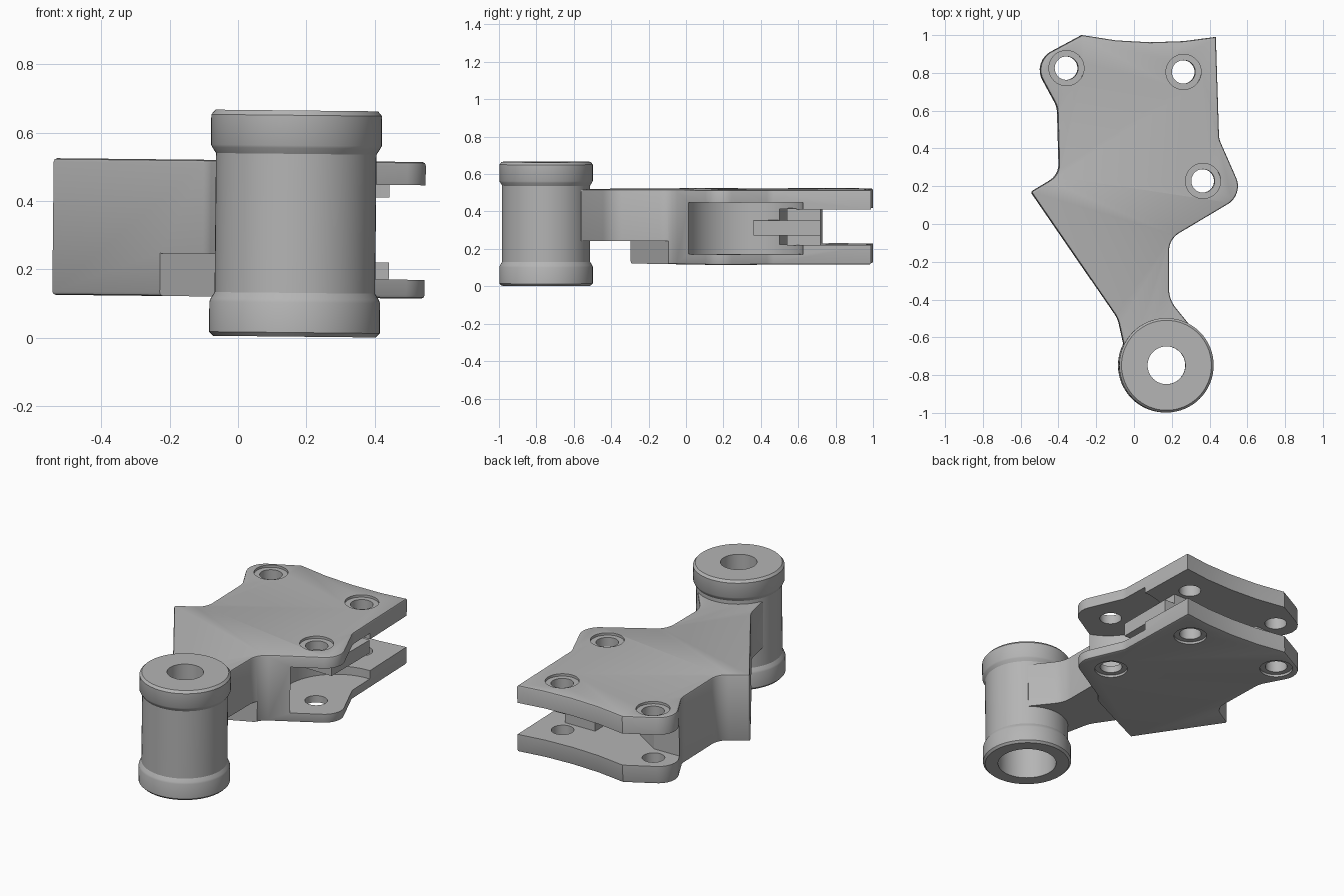
import bpy, bmesh, math
from mathutils import Vector, Matrix

cube = bpy.data.objects.get("Cube")
if cube:
    bpy.data.objects.remove(cube, do_unlink=True)

GREY = (0.46, 0.46, 0.46, 1)
metal = bpy.data.materials.new("plain grey metal")
metal.use_nodes = True
metal.diffuse_color = GREY
metal.node_tree.nodes["Principled BSDF"].inputs["Base Color"].default_value = GREY

SLEEVE = Vector((0.165, -0.748, 0))
BOTTOM, TOP = 0.115, 0.515


def make_object(name, bm):
    bmesh.ops.recalc_face_normals(bm, faces=bm.faces)
    mesh = bpy.data.meshes.new(name)
    bm.to_mesh(mesh)
    bm.free()
    mesh.materials.append(metal)
    obj = bpy.data.objects.new(name, mesh)
    bpy.context.collection.objects.link(obj)
    return obj


def rounded(corners):
    """Replace each (x, y, radius) corner with a tangent arc."""
    points = []
    for i, (x, y, radius) in enumerate(corners):
        p = Vector((x, y))
        if radius == 0:
            points.append(p)
            continue
        a = (Vector(corners[i - 1][:2]) - p).normalized()
        b = (Vector(corners[(i + 1) % len(corners)][:2]) - p).normalized()
        half = a.angle(b) / 2
        center = p + (a + b).normalized() * radius / math.sin(half)
        start = p + a * radius / math.tan(half) - center
        end = p + b * radius / math.tan(half) - center
        for k in range(9):
            spoke = start.lerp(end, k / 8).normalized() * radius
            points.append(center + spoke)
    return points


def prism(name, points, low, high, bevel=0):
    bm = bmesh.new()
    base = bm.faces.new([bm.verts.new((p[0], p[1], low)) for p in points])
    grown = bmesh.ops.extrude_face_region(bm, geom=[base], use_keep_orig=True)
    moved = [v for v in grown["geom"] if isinstance(v, bmesh.types.BMVert)]
    bmesh.ops.translate(bm, verts=moved, vec=(0, 0, high - low))
    bmesh.ops.recalc_face_normals(bm, faces=bm.faces)
    if bevel:
        rim = [e for e in bm.edges if abs(e.verts[0].co.z - e.verts[1].co.z) < 1e-5]
        bmesh.ops.bevel(bm, geom=rim, offset=bevel, segments=2, profile=0.5, affect='EDGES')
    return make_object(name, bm)


def disc(name, center, radius, low, high, sides=48):
    ring = [(center[0] + radius * math.cos(math.tau * i / sides),
             center[1] + radius * math.sin(math.tau * i / sides)) for i in range(sides)]
    return prism(name, ring, low, high)


def box(name, x0, x1, y0, y1, z0, z1):
    return prism(name, [(x0, y0), (x1, y0), (x1, y1), (x0, y1)], z0, z1)


def cut(target, cutter):
    cutter.hide_render = True
    mod = target.modifiers.new("cut", 'BOOLEAN')
    mod.operation, mod.solver, mod.object = 'DIFFERENCE', 'EXACT', cutter
    bpy.context.view_layer.objects.active = target
    bpy.ops.object.modifier_apply(modifier=mod.name)
    bpy.data.objects.remove(cutter, do_unlink=True)


# Bracket body: arm and both plates as one outline
outline = rounded([
    (-0.28, 1.0, 0), (-0.54, 0.86, 0.11), (-0.41, 0.62, 0.12), (-0.4, 0.26, 0.1),
    (-0.55, 0.17, 0.012), (-0.09, -0.5, 0.15), (-0.05, -0.68, 0), (0.1, -0.76, 0),
    (0.24, -0.74, 0), (0.31, -0.56, 0), (0.18, -0.4, 0.16), (0.18, -0.08, 0.11),
    (0.575, 0.155, 0.11), (0.445, 0.45, 0.1), (0.428, 0.99, 0),
    (0.26, 0.968, 0), (0.08, 0.962, 0), (-0.1, 0.972, 0)])
body = prism("bracket_body", outline, BOTTOM, TOP, bevel=0.01)

# Slot between the plates, round side pocket and relief below the arm
slot = [(0.7, 0.5), (0.15, 0.5), (-0.1, 0.6), (-0.3, 0.73), (-0.7, 0.73), (-0.7, 1.2), (0.7, 1.2)]
cut(body, prism("slot_cutter", slot, 0.22, 0.41))
cut(body, disc("pocket_cutter", (0.44, 0.31), 0.315, 0.17, 0.447, 64))
relief = [(-0.42, -0.386), (-0.24, -0.3), (0.22, -0.08), (0.5, 0.054), (0.7, -1.2), (-0.5, -1.2)]
cut(body, prism("relief_cutter", relief, -0.2, 0.24))
cut(body, disc("sleeve_cutter", SLEEVE, 0.2, -0.2, 0.8))

# Bolt holes with shallow counterbores on both faces
for center in ((-0.363, 0.825), (0.257, 0.805), (0.36, 0.228)):
    cut(body, disc("hole_cutter", center, 0.062, -0.2, 0.8))
    cut(body, disc("upper_recess_cutter", center, 0.093, TOP - 0.014, 0.8))
    cut(body, disc("lower_recess_cutter", center, 0.093, -0.2, BOTTOM + 0.014))

# Stop block and tongue inside the slot
block = box("slot_block", 0.1, 0.3, 0.54, 0.72, 0.215, 0.415)
tongue = box("slot_tongue", 0.02, 0.37, 0.36, 0.72, 0.27, 0.35)

# Pivot sleeve: turned profile with end collars and a stepped bore
profile = [(0.165, 0), (0.238, 0), (0.25, 0.012), (0.25, 0.1), (0.246, 0.11), (0.235, 0.128),
           (0.235, 0.535), (0.246, 0.552), (0.25, 0.56), (0.25, 0.648), (0.238, 0.662),
           (0.1, 0.662), (0.1, 0.55), (0.165, 0.55)]
bm = bmesh.new()
verts = [bm.verts.new((r, 0, z)) for r, z in profile]
edges = [bm.edges.new((verts[i - 1], verts[i])) for i in range(len(verts))]
bmesh.ops.spin(bm, geom=verts + edges, cent=(0, 0, 0), axis=(0, 0, 1),
               angle=math.tau, steps=64)
bmesh.ops.remove_doubles(bm, verts=bm.verts, dist=1e-4)
bmesh.ops.translate(bm, verts=bm.verts, vec=SLEEVE)
sleeve = make_object("pivot_sleeve", bm)

# Slight lean of the whole part, then smooth shading with sharp edges kept
lean = Matrix.Translation((0, 0, 0.005)) @ Matrix.Rotation(math.radians(0.6), 4, 'Y')
bpy.ops.object.select_all(action='DESELECT')
for obj in (body, block, tongue, sleeve):
    obj.data.transform(lean)
    obj.select_set(True)
bpy.context.view_layer.objects.active = body
bpy.ops.object.shade_smooth_by_angle(angle=math.radians(30))
